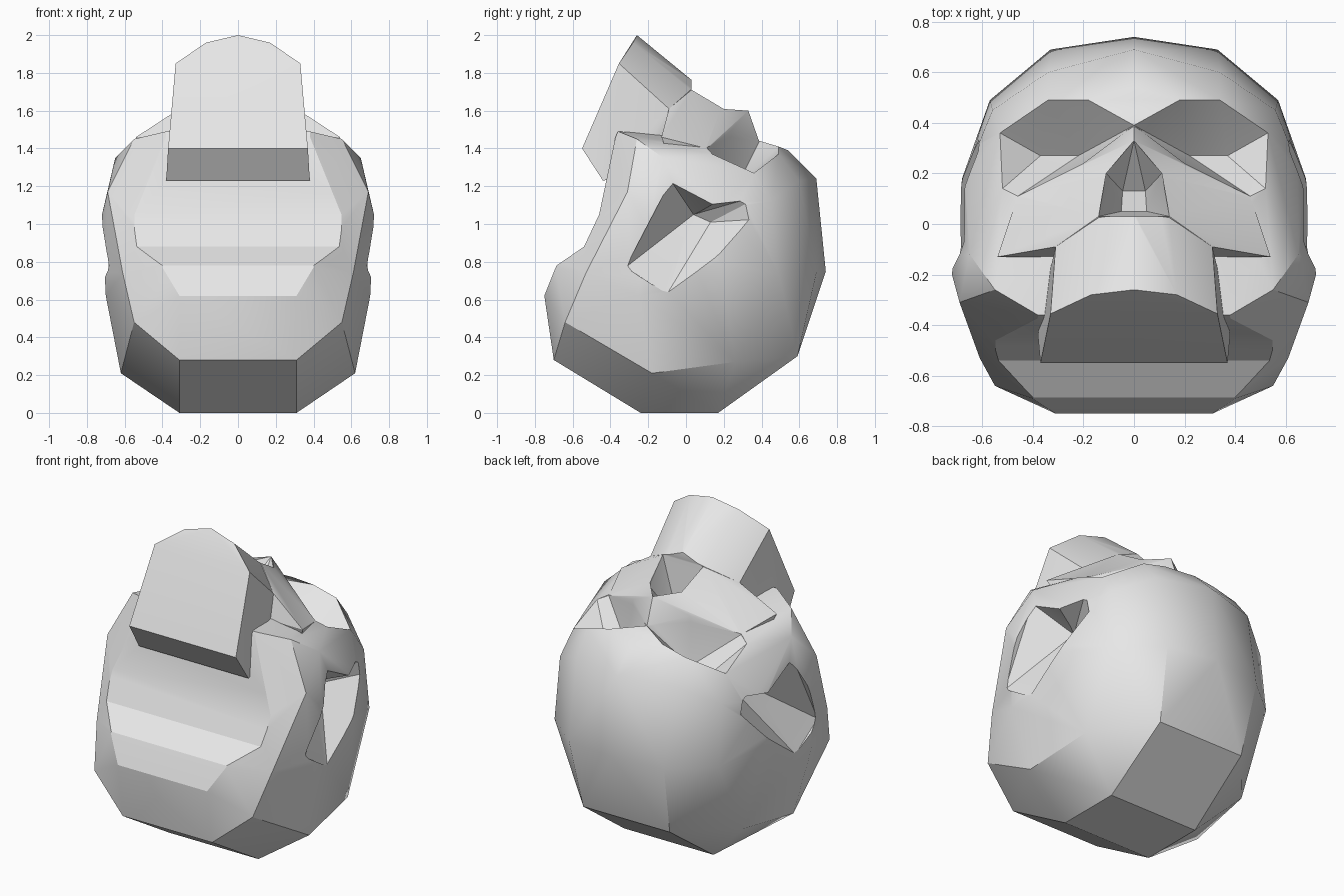
import bpy
import bmesh
import math

default_cube = bpy.data.objects.get("Cube")
if default_cube:
    bpy.data.objects.remove(default_cube, do_unlink=True)

# One plain material for the whole model
bone = bpy.data.materials.new("pale_bone")
bone.use_nodes = True
bone.diffuse_color = (0.8, 0.8, 0.8, 1)
bone.node_tree.nodes["Principled BSDF"].inputs["Base Color"].default_value = (0.8, 0.8, 0.8, 1)


def hull(name, points, sides=(1, -1)):
    """Faceted solid wrapped around points, repeated on the given sides of x."""
    bm = bmesh.new()
    for side in sides:
        for x, y, z in points:
            bm.verts.new((side * x, y, z))
    bmesh.ops.remove_doubles(bm, verts=bm.verts, dist=0.001)
    bmesh.ops.convex_hull(bm, input=bm.verts)
    loose = [v for v in bm.verts if not v.link_faces]
    bmesh.ops.delete(bm, geom=loose, context='VERTS')
    bmesh.ops.recalc_face_normals(bm, faces=bm.faces)
    mesh = bpy.data.meshes.new(name)
    bm.to_mesh(mesh)
    bm.free()
    mesh.materials.append(bone)
    obj = bpy.data.objects.new(name, mesh)
    bpy.context.collection.objects.link(obj)
    return obj


def combine(target, tool, operation):
    """Apply a boolean to the target and discard the tool."""
    tool.hide_render = True
    mod = target.modifiers.new(tool.name, 'BOOLEAN')
    mod.operation = operation
    mod.solver = 'EXACT'
    mod.object = tool
    bpy.context.view_layer.objects.active = target
    bpy.ops.object.modifier_apply(modifier=mod.name)
    bpy.data.objects.remove(tool, do_unlink=True)


def raised(rim, height):
    """Rim points together with a copy lifted clear of the surface."""
    return rim + [(x, y, height) for x, y, z in rim]


# Cranium, resting on its back with the face upward
skull = hull("skull", [
    (.31, -.24, 0), (.31, .17, 0), (.62, -.18, .21), (.58, .26, .27),
    (.31, -.7, .28), (.3, .59, .3), (.55, -.64, .48), (.31, -.75, .62),
    (.4, -.69, .77), (.61, -.53, .74), (.7, -.25, .62),
    (0, .74, .75), (.33, .69, .74), (.57, .49, .74), (.68, .18, .8),
    (.72, -.2, 1.05), (.69, -.31, 1.17), (.67, .18, 1.08),
    (0, .69, 1.24), (.34, .6, 1.23), (.56, .45, 1.12),
    (0, .54, 1.39), (0, .39, 1.44), (.18, .49, 1.41), (.34, .49, 1.37),
    (.53, .36, 1.27), (.52, .14, 1.37),
    (.65, -.12, 1.35), (.55, -.26, 1.45), (.38, -.36, 1.49),
])

# Hollow sweep under the base of the skull
sweep = [(-.7, .77), (-.54, .88), (-.46, 1.05), (-.365, 1.5), (-1, 1.5)]
combine(skull, hull("base_hollow", [(1, y, z) for y, z in sweep]), 'DIFFERENCE')

# Cheeks and nose bridge
combine(skull, hull("midface", [
    (0, .05, 1.75), (.14, .03, 1.71), (.31, -.09, 1.61), (.11, .2, 1.58),
    (0, .33, 1.6), (.2, .24, 1.46), (0, .39, 1.43), (.46, .11, 1.4),
    (.54, -.13, 1.46), (.4, 0, 1.1), (0, .3, 1.1),
]), 'UNION')

# Upper jaw with an arched end
combine(skull, hull("upper_jaw", [
    (0, -.26, 2), (.17, -.28, 1.96), (.33, -.355, 1.85),
    (.37, -.55, 1.4), (.38, -.44, 1.23), (.36, -.3, 1.25),
    (0, .045, 1.75), (.14, .025, 1.71), (.31, -.09, 1.61), (.3, -.1, 1.3),
]), 'UNION')

# Nose opening, tapering inward
nose_rim = [(0, .33, 1.6), (.11, .2, 1.58), (.14, .03, 1.71), (0, .05, 1.75)]
nose_floor = [(.045, .13, 1.45), (.05, .05, 1.45)]
combine(skull, hull("nose_cut", raised(nose_rim, 2.1) + nose_floor), 'DIFFERENCE')

# Eye sockets and temple hollows on both sides
eye_rim = [
    (0, .39, 1.44), (.18, .49, 1.41), (.34, .49, 1.37), (.53, .36, 1.27),
    (.52, .14, 1.37), (.46, .11, 1.4), (.2, .24, 1.46),
]
eye_floor = [(.37, .27, 1.2), (.22, .27, 1.2)]
temple_floor = [(.48, .04, 1.05), (.48, .13, 1.01)]
temple_rims = [
    [(-.08, 1.23), (.15, 1.11), (-.1, .63), (-.32, .77)],
    [(.15, 1.11), (.42, 1.16), (.45, 1.03), (-.1, .63)],
]
for side in (1, -1):
    combine(skull, hull("eye_cut", raised(eye_rim, 1.8) + eye_floor, (side,)), 'DIFFERENCE')
    for rim in temple_rims:
        outer = [(x, y, z) for y, z in rim for x in (.69, .9)]
        combine(skull, hull("temple_cut", outer + temple_floor, (side,)), 'DIFFERENCE')

# Softly shaded facets with crisp openings
bpy.ops.object.select_all(action='DESELECT')
skull.select_set(True)
bpy.context.view_layer.objects.active = skull
bpy.ops.object.shade_smooth_by_angle(angle=math.radians(30))
